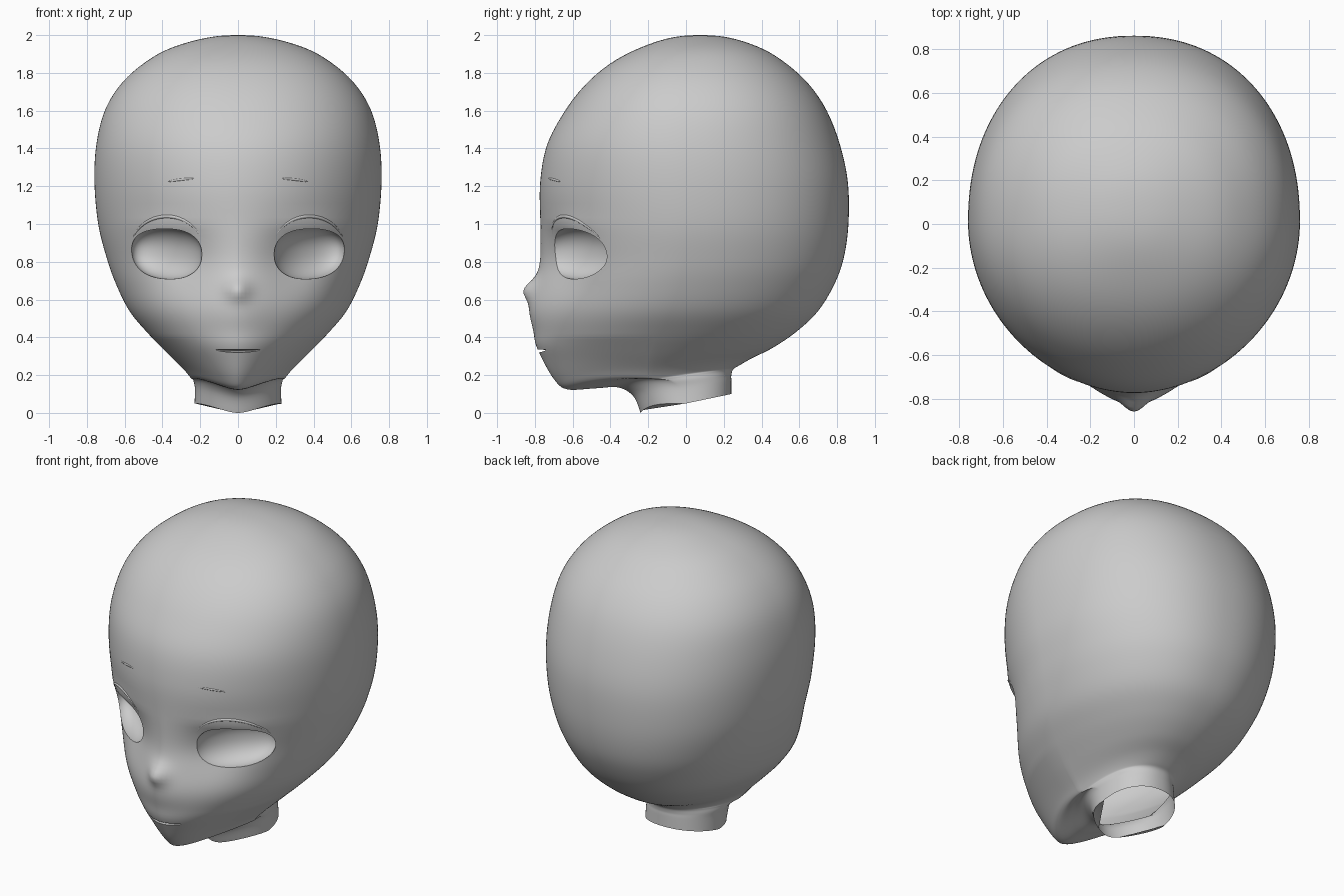
import bpy, bmesh, math
from mathutils import Vector
from mathutils.bvhtree import BVHTree

cube = bpy.data.objects.get("Cube")
if cube:
    bpy.data.objects.remove(cube, do_unlink=True)

# One matte grey for the whole model
GREY = (0.6, 0.6, 0.6, 1)
grey = bpy.data.materials.new("plain grey")
grey.use_nodes = True
grey.diffuse_color = GREY
grey.node_tree.nodes["Principled BSDF"].inputs["Base Color"].default_value = GREY

SEGMENTS, STEPS = 160, 6

# Section rings, crown to neck: front y, front z, back y, back z, half width, front roundness
RINGS = [
    (.075, 2, .075, 2, 0, 2.2),
    (-.085, 1.985, .235, 1.985, .17, 2.2),
    (-.25, 1.93, .4, 1.93, .36, 2.2),
    (-.4, 1.85, .53, 1.85, .5, 2.2),
    (-.53, 1.74, .65, 1.74, .62, 2.15),
    (-.64, 1.6, .745, 1.6, .705, 2.08),
    (-.735, 1.42, .815, 1.42, .75, 2),
    (-.772, 1.22, .857, 1.22, .76, 1.94),
    (-.772, 1, .86, 1, .74, 1.88),
    (-.775, .82, .835, .82, .695, 1.84),
    (-.79, .68, .785, .68, .645, 1.84),
    (-.8, .54, .7, .54, .575, 1.85),
    (-.79, .42, .585, .43, .48, 1.84),
    (-.765, .3, .46, .345, .38, 1.78),
    (-.7, .18, .35, .29, .29, 1.72),
    (-.63, .125, .28, .25, .25, 1.68),
    (-.48, .13, .25, .23, .24, 1.75),
    (-.36, .135, .24, .2, .235, 1.8),
    (-.28, .09, .24, .17, .228, 2),
    (-.24, 0, .24, .1, .23, 2),
]

# Soft facial forms: x, z, spread x, spread z, push in y
FORMS = [
    (0, .652, .045, .04, -.05),     # nose tip
    (0, .56, .11, .1, -.03),        # muzzle
    (0, .37, .14, .04, -.01),       # upper lip
    (.3, .8, .13, .12, .065),       # eye hollow
    (.38, 1, .13, .03, -.012),      # upper eyelid
]


def spline(a, b, c, d, t):
    return [.5 * (2 * q + (r - p) * t + (2 * p - 5 * q + 4 * r - s) * t * t
                  + (3 * q - p - 3 * r + s) * t ** 3) for p, q, r, s in zip(a, b, c, d)]


def spow(v, e):
    return math.copysign(abs(v) ** e, v)


def make_object(name, bm):
    mesh = bpy.data.meshes.new(name)
    bm.to_mesh(mesh)
    bm.free()
    mesh.materials.append(grey)
    obj = bpy.data.objects.new(name, mesh)
    bpy.context.collection.objects.link(obj)
    return obj


def activate(obj):
    bpy.ops.object.select_all(action='DESELECT')
    obj.select_set(True)
    bpy.context.view_layer.objects.active = obj


def ring_points(ring):
    yf, zf, yb, zb, w, p = ring
    centre = yf + (yb - yf) * .48
    jaw = min(1, max(0, (.4 - zf) / .25))
    for i in range(SEGMENTS):
        a = 2 * math.pi * i / SEGMENTS
        s, c = math.sin(a), math.cos(a)
        e = 2 / p if s < 0 else .92
        x = w * spow(c, e)
        y = centre + spow(s, e) * ((yb - centre) if s > 0 else (centre - yf))
        z = zf + (zb - zf) * (y - yf) / (yb - yf) if yb - yf > .001 else zf
        # The jaw line rises to each side of the chin
        z += .3 * jaw * max(0, -s) * (math.hypot(x, .05) - .05)
        if y < -.2:
            for fx, fz, sx, sz, push in FORMS:
                u = (abs(x) - fx) / sx
                v = (z - fz) / sz
                y += push * math.exp(-(u * u + v * v) / 2)
        yield x, y, z


# Head and neck, lofted through the rings
crown = RINGS[1]
over = (crown[2], crown[1], crown[0], crown[1], -crown[4], crown[5])
knots = [over] + RINGS + [RINGS[-1]]
loft = [spline(*knots[k:k + 4], j / STEPS) for k in range(len(RINGS) - 1) for j in range(STEPS)]
loft.append(RINGS[-1])
bm = bmesh.new()
rows = [[bm.verts.new(p) for p in ring_points(r)] for r in loft]
for upper, lower in zip(rows, rows[1:]):
    for i in range(SEGMENTS):
        j = (i + 1) % SEGMENTS
        bm.faces.new((upper[i], lower[i], lower[j], upper[j]))
bm.faces.new(rows[-1])
bmesh.ops.remove_doubles(bm, verts=bm.verts, dist=.0004)
bmesh.ops.recalc_face_normals(bm, faces=bm.faces)
skin = BVHTree.FromBMesh(bm)
head = make_object("head", bm)


def carve(name, shape):
    """Cut a shaped sphere out of the head."""
    bm = bmesh.new()
    bmesh.ops.create_uvsphere(bm, u_segments=48, v_segments=32, radius=1)
    for v in bm.verts:
        v.co = shape(*v.co)
    bmesh.ops.recalc_face_normals(bm, faces=bm.faces)
    cutter = make_object(name, bm)
    mod = head.modifiers.new(name, 'BOOLEAN')
    mod.operation, mod.solver, mod.object = 'DIFFERENCE', 'EXACT', cutter
    activate(head)
    bpy.context.view_layer.update()
    bpy.ops.object.modifier_apply(modifier=mod.name)
    bpy.data.objects.remove(cutter, do_unlink=True)


def mouth(x, y, z):
    x *= .135
    return x, -.785 + .05 * y + 1.3 * x * x, .328 + .008 * z + .4 * x * x


def socket(x, y, z):
    dx = .187 * spow(x, .9)
    dz = .138 * spow(z, .9) + .05 * dx
    return .378 + dx, -.57 + .68 * dx + .15 * y, .847 + dz


# Mouth slit and left eye socket
carve("mouth_cutter", mouth)
carve("socket_cutter", socket)

# Open the bottom of the neck and keep the left half
bm = bmesh.new()
bm.from_mesh(head.data)
caps = [f for f in bm.faces if len(f.verts) > SEGMENTS // 2 and f.calc_center_median().z < .1]
bmesh.ops.delete(bm, geom=caps, context='FACES_ONLY')
bmesh.ops.bisect_plane(bm, geom=bm.verts[:] + bm.edges[:] + bm.faces[:], dist=.0001,
                       plane_co=(0, 0, 0), plane_no=(1, 0, 0), clear_inner=True)
bm.to_mesh(head.data)
bm.free()

# Mirror it to the right half
mirror = head.modifiers.new("mirror", 'MIRROR')
mirror.merge_threshold = .0005
activate(head)
bpy.ops.object.modifier_apply(modifier=mirror.name)


def ridge(name, points, radius):
    """Fine tapered ridge sunk into the skin."""
    curve = bpy.data.curves.new(name, 'CURVE')
    curve.dimensions = '3D'
    curve.bevel_depth, curve.bevel_resolution = radius, 2
    line = curve.splines.new('POLY')
    line.points.add(len(points) - 1)
    for i, (x, z) in enumerate(points):
        hit = skin.ray_cast(Vector((x, -3, z)), Vector((0, 1, 0)))[0]
        line.points[i].co = (x, hit.y + radius * .5, z, 1)
        line.points[i].radius = .3 + .7 * math.sin(math.pi * i / (len(points) - 1))
    curve.materials.append(grey)
    obj = bpy.data.objects.new(name, curve)
    bpy.context.collection.objects.link(obj)
    activate(obj)
    bpy.ops.object.convert(target='MESH')
    bpy.ops.object.shade_smooth()


# Eyelid folds and brows on both sides
for side, label in ((1, "left"), (-1, "right")):
    arc = [math.radians(15 + 6 * i) for i in range(26)]
    ridge(label + "_eyelid_fold",
          [(side * (.375 + .19 * math.cos(a)), .87 + .17 * math.sin(a)) for a in arc], .01)
    ridge(label + "_brow",
          [(side * (.21 + .012 * i), 1.24 - .02 * (i / 15) ** 2) for i in range(16)], .007)

activate(head)
bpy.ops.object.shade_smooth_by_angle(angle=math.radians(40))
